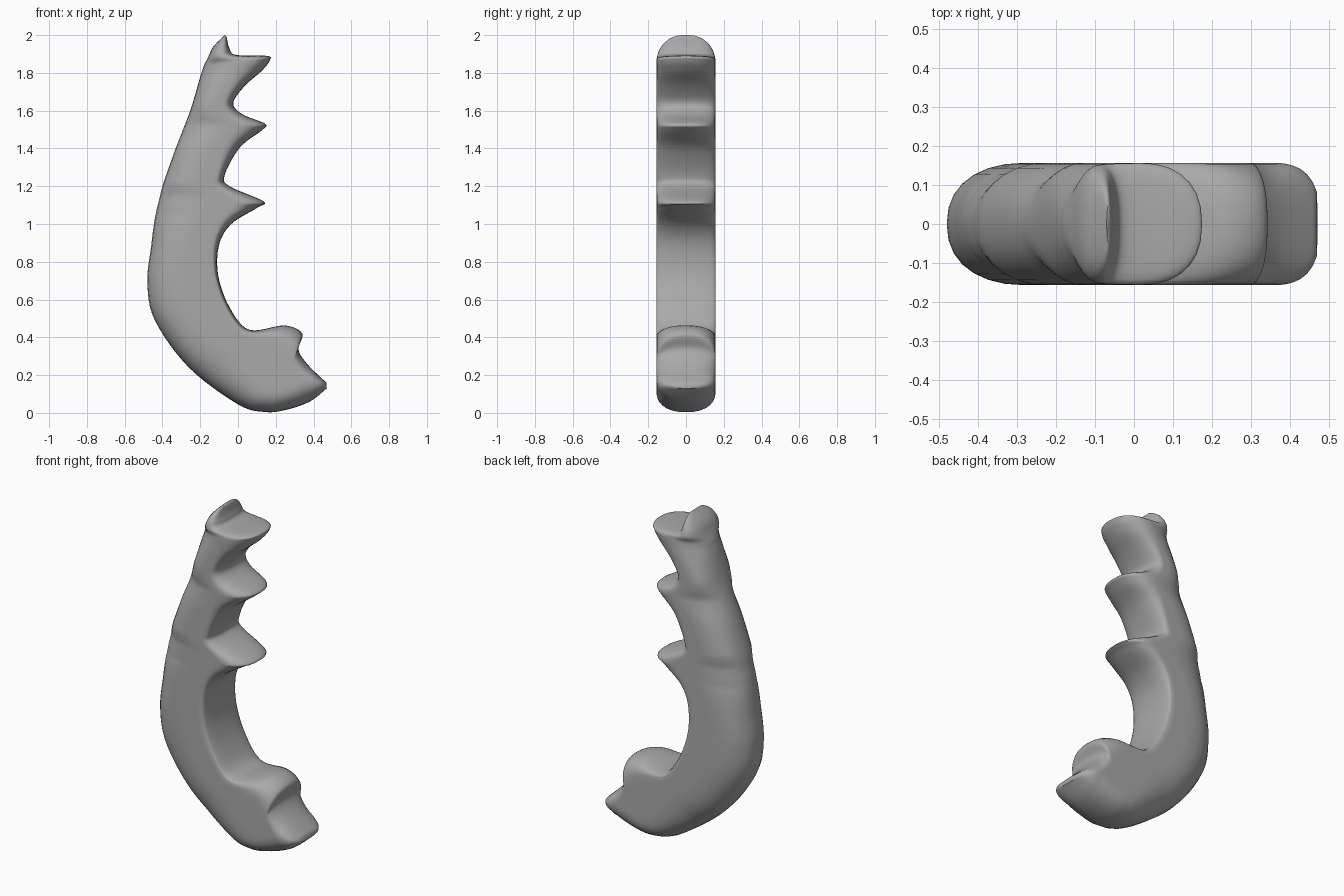
import bpy
import bmesh
import math
from mathutils import Vector

HALF_WIDTH = 0.157   # half of the grip's thickness
STEPS = 6            # interpolated sections per control section
CAP = 14             # segments around each rounded end
FLAT = 5             # segments across each flat side

# Control sections in hundredths, from fingertip to thumb end:
# outer x, outer z, inner x, inner z, depth of the inner rounding
SECTIONS = [
    (-7, 200, -6, 199, 1), (-13, 194, -4.5, 193, 4), (-16, 89 * 2 + 10, -1, 189.5, 7),
    (-18, 184, 15.5, 189, 17), (-19, 181, 16.8, 186.5, 18), (-20, 178, 12.5, 181, 14),
    (-22, 171, 3.5, 173, 8), (-24, 164, -2.5, 164, 5), (-26, 158, 2.5, 158, 9),
    (-28, 153, 14.5, 153, 17), (-29.5, 149, 12.5, 149.5, 15), (-33, 140, 1, 140.5, 8),
    (-38, 126, -7, 126, 4), (-40, 120, -4.5, 120, 7), (-42, 112, 13.5, 112, 15),
    (-43, 108, 10, 108.5, 13), (-44.5, 100, -3.5, 100, 6), (-46, 88, -10, 89, 3),
    (-48, 69, -10.5, 73, 2), (-44, 49, -4.5, 56, 2), (-26, 24, 6, 44, 3),
    (0, 4.5, 24.5, 46.3, 9), (14, 0.5, 34, 42, 13), (25, 1.5, 32, 33.5, 8),
    (38, 6, 37, 25.5, 9), (47, 13, 46.8, 16, 3),
]


def spline(a, b, c, d, t):
    """Catmull-Rom blend of four control sections."""
    return [0.5 * (2 * q + (r - p) * t + (2 * p - 5 * q + 4 * r - s) * t * t
                   + (3 * q - p - 3 * r + s) * t ** 3)
            for p, q, r, s in zip(a, b, c, d)]


def power(value, exponent):
    return math.copysign(abs(value) ** exponent, value)


def taper(distance, reach, exponent):
    """Rounds the width off towards an end of the grip."""
    u = min(max(1 - distance / reach, 0), 0.995)
    return (1 - u ** exponent) ** (1 / exponent)


def section_loop(row):
    """Closed ring: rounded outer end, flat sides, rounded inner end."""
    ox, oz, ix, iz, depth = [value / 100 for value in row]
    outer, inner = Vector((ox, 0, oz)), Vector((ix, 0, iz))
    length = (inner - outer).length
    along = (inner - outer).normalized()
    mid = (outer + inner) / 2
    width = HALF_WIDTH * taper(2 - mid.z, 0.16, 2.3) * taper(0.477 - mid.x, 0.13, 2.8)
    back = min(0.26 - 0.14 * min(max((ox + 0.3) / 0.4, 0), 1) * (oz < 0.5), 0.55 * length)
    front = min(max(depth, 0.005), 0.45 * length)
    ring = []
    for i in range(CAP + 1):
        angle = math.pi * (i / CAP - 0.5)
        ring.append((length - front + front * power(math.cos(angle), 0.85),
                     width * power(math.sin(angle), 0.85)))
    span = length - front - back
    for i in range(1, FLAT):
        ring.append((back + span * (1 - i / FLAT), width))
    for i in range(CAP + 1):
        angle = math.pi * (0.5 + i / CAP)
        ring.append((back + back * power(math.cos(angle), 0.88),
                     width * power(math.sin(angle), 0.88)))
    for i in range(1, FLAT):
        ring.append((back + span * i / FLAT, -width))
    return [outer + along * s + Vector((0, y, 0)) for s, y in ring]


def build_grip():
    rows = []
    last = len(SECTIONS) - 1
    for i in range(last):
        around = [SECTIONS[min(max(i + k, 0), last)] for k in (-1, 0, 1, 2)]
        rows += [spline(*around, step / STEPS) for step in range(STEPS)]
    rows.append(SECTIONS[-1])

    bm = bmesh.new()
    rings = [[bm.verts.new(co) for co in section_loop(row)] for row in rows]
    count = len(rings[0])
    for upper, lower in zip(rings, rings[1:]):
        for j in range(count):
            k = (j + 1) % count
            bm.faces.new((upper[j], upper[k], lower[k], lower[j]))
    bm.faces.new(rings[0])
    bm.faces.new(rings[-1])
    bmesh.ops.remove_doubles(bm, verts=bm.verts, dist=0.0002)
    bmesh.ops.recalc_face_normals(bm, faces=bm.faces)
    mesh = bpy.data.meshes.new("finger_grip")
    bm.to_mesh(mesh)
    bm.free()
    grip = bpy.data.objects.new("finger_grip", mesh)
    bpy.context.collection.objects.link(grip)
    return grip


cube = bpy.data.objects.get("Cube")
if cube:
    bpy.data.objects.remove(cube, do_unlink=True)

# Single plain grey finish
grey = bpy.data.materials.new("plain_grey")
grey.use_nodes = True
colour = (0.4, 0.4, 0.4, 1)
grey.diffuse_color = colour
grey.node_tree.nodes["Principled BSDF"].inputs["Base Color"].default_value = colour

grip = build_grip()
grip.data.materials.append(grey)
bpy.ops.object.select_all(action='DESELECT')
grip.select_set(True)
bpy.context.view_layer.objects.active = grip
bpy.ops.object.shade_smooth_by_angle(angle=math.radians(50))
